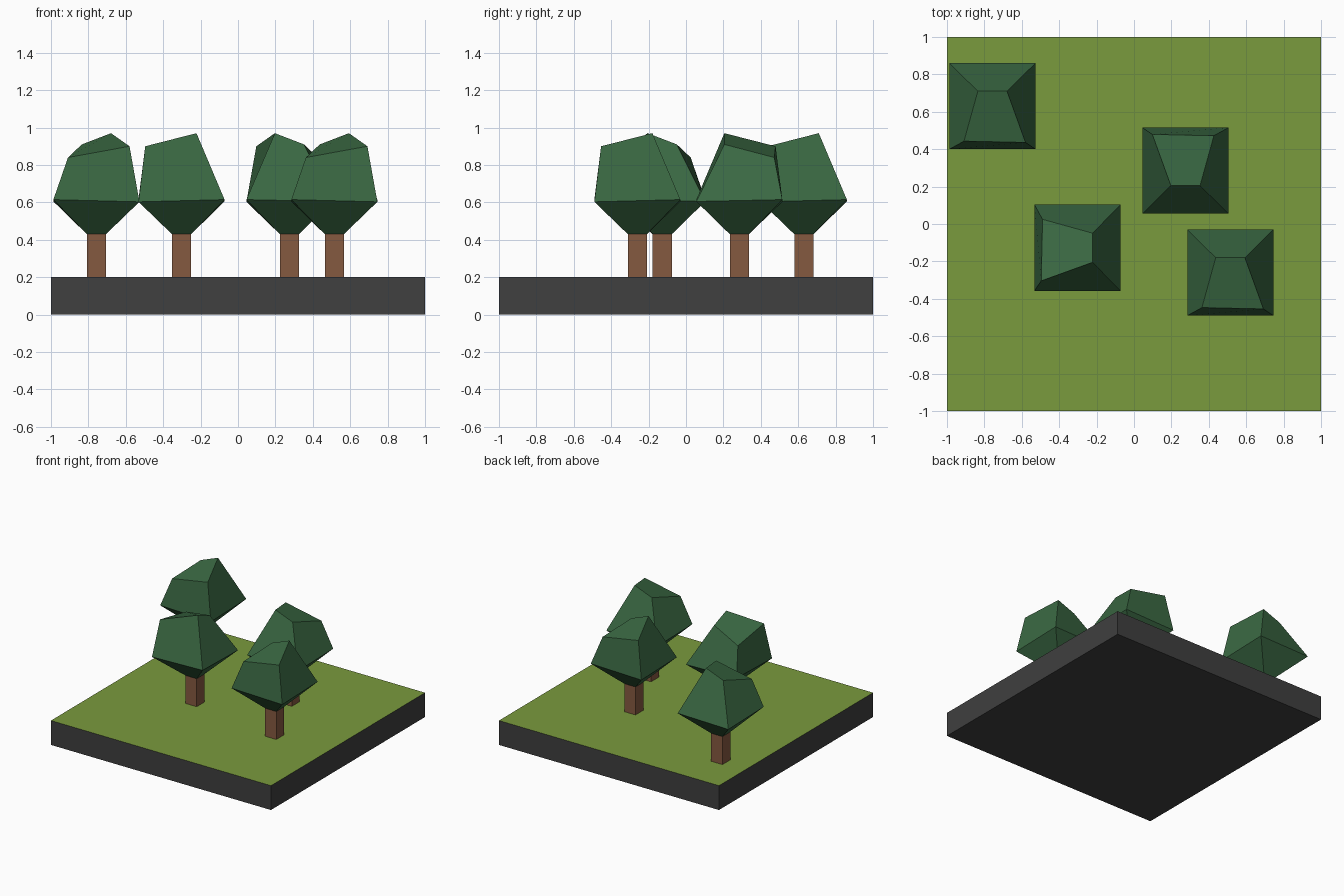
import bpy, bmesh, math
from mathutils import Matrix

if "Cube" in bpy.data.objects:
    bpy.data.objects.remove(bpy.data.objects["Cube"])


def material(name, rgb):
    m = bpy.data.materials.new(name)
    m.diffuse_color = (*rgb, 1)
    m.use_nodes = True
    m.node_tree.nodes["Principled BSDF"].inputs["Base Color"].default_value = m.diffuse_color
    return m


GRASS = material("grass green", (0.195, 0.325, 0.047))
STONE = material("dark grey", (0.050, 0.050, 0.050))
BARK = material("bark brown", (0.235, 0.100, 0.051))
LEAF = material("leaf green", (0.042, 0.138, 0.055))


def loft(name, rings, mats, cap_bottom=True, cap_top=True):
    """Skin a stack of four-cornered rings into a flat-shaded mesh."""
    bm = bmesh.new()
    loops = [[bm.verts.new(p) for p in ring] for ring in rings]
    for low, high in zip(loops, loops[1:]):
        for i in range(4):
            j = (i + 1) % 4
            bm.faces.new((low[i], low[j], high[j], high[i]))
    if cap_bottom:
        bm.faces.new(loops[0][::-1])
    if cap_top:
        bm.faces.new(loops[-1])
    bm.normal_update()
    mesh = bpy.data.meshes.new(name)
    bm.to_mesh(mesh)
    bm.free()
    for m in mats:
        mesh.materials.append(m)
    return mesh


def square(half, z):
    return [(-half, -half, z), (half, -half, z), (half, half, z), (-half, half, z)]


def place(name, mesh, matrix=Matrix()):
    ob = bpy.data.objects.new(name, mesh)
    ob.matrix_world = matrix
    bpy.context.collection.objects.link(ob)


# ground tile: grey slab with a grass top face
slab = loft("ground_tile", [square(1, 0), square(1, 0.2)], [STONE, GRASS])
for f in slab.polygons:
    f.material_index = 1 if f.normal.z > 0.5 else 0
place("ground_tile", slab)

# shared tree parts: square trunk and lopsided faceted crown
trunk = loft("trunk", [square(0.051, 0.2), square(0.051, 0.43)], [BARK], False, False)
middle = [(x, y, z) for (x, y, _), z in zip(square(0.23, 0), (0.615, 0.603, 0.615, 0.605))]
top = [(-0.152, -0.187, 0.84), (0.177, -0.194, 0.90), (0.078, 0.08, 0.97), (-0.078, 0.08, 0.91)]
crown = loft("crown", [square(0.051, 0.43), middle, top], [LEAF])

# four trees, turned by quarter steps
trees = [(-0.757, 0.63, 0), (0.275, 0.285, 180), (-0.302, -0.127, -90), (0.515, -0.26, 0)]
for n, (x, y, turn) in enumerate(trees, 1):
    m = Matrix.Translation((x, y, 0)) @ Matrix.Rotation(math.radians(turn), 4, 'Z')
    place(f"trunk_{n}", trunk, m)
    place(f"crown_{n}", crown, m)
